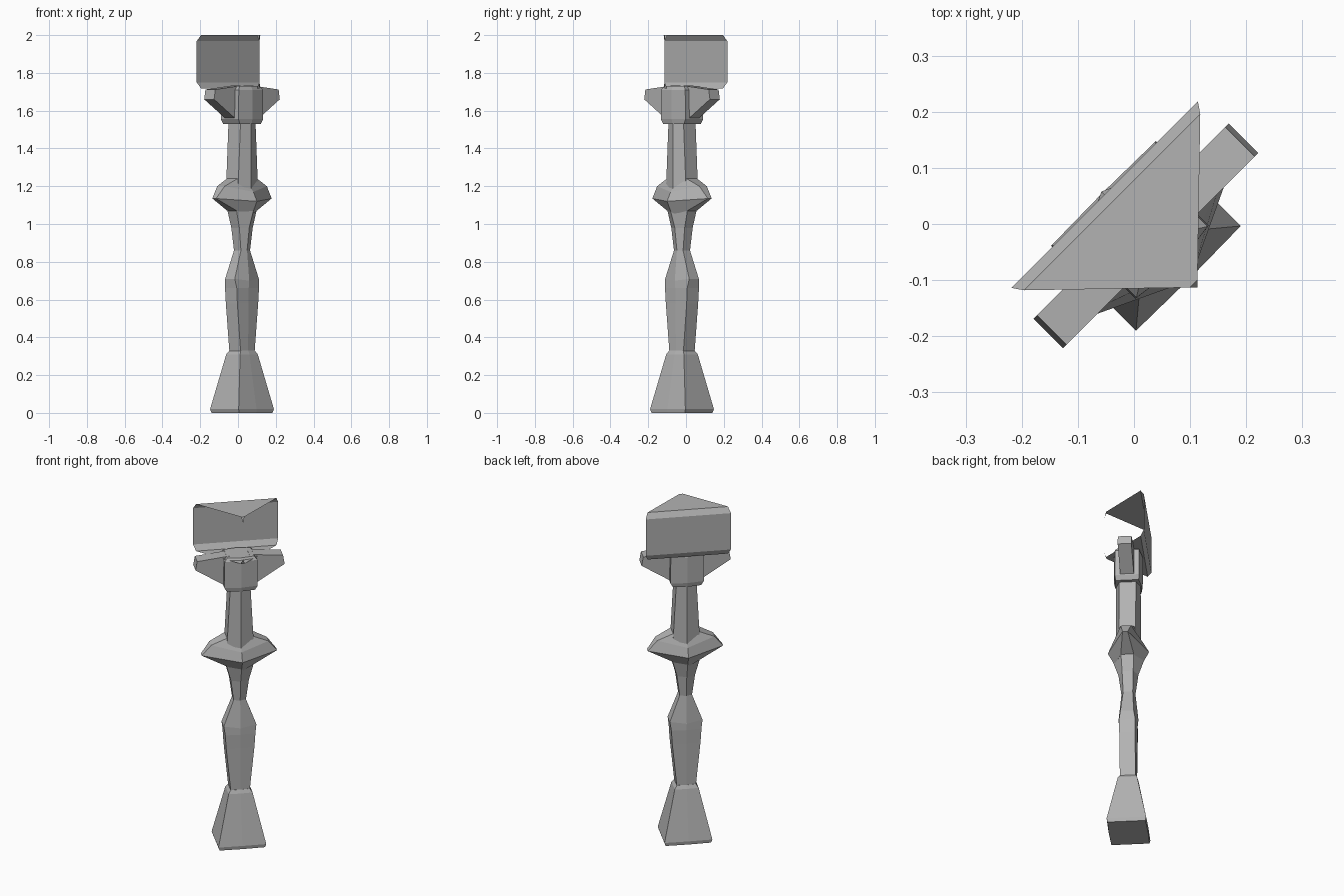
import bpy, bmesh, math
from mathutils import Matrix

if "Cube" in bpy.data.objects:
    bpy.data.objects.remove(bpy.data.objects["Cube"])

stone = bpy.data.materials.new("plain grey")
stone.use_nodes = True
GREY = (0.45, 0.45, 0.45, 1)
stone.diffuse_color = GREY
stone.node_tree.nodes["Principled BSDF"].inputs["Base Color"].default_value = GREY

# The whole model is turned by an eighth of a circle; its shaft sits a little forward.
TURN = Matrix.Rotation(math.radians(45), 4, 'Z')
AXIS = -0.03


def finish(name, bm, fix_normals=True):
    if fix_normals:
        bmesh.ops.recalc_face_normals(bm, faces=bm.faces)
    bmesh.ops.transform(bm, matrix=TURN, verts=bm.verts)
    mesh = bpy.data.meshes.new(name)
    bm.to_mesh(mesh)
    bm.free()
    mesh.materials.append(stone)
    obj = bpy.data.objects.new(name, mesh)
    bpy.context.collection.objects.link(obj)
    return obj


def loft(name, sections):
    """Stack six-sided rings: height, half width, ridge depth, corner depth, ridge drop."""
    bm = bmesh.new()
    rings = []
    for z, w, ridge, corner, drop in sections:
        points = [(-w, -corner, z), (0, -ridge, z - drop), (w, -corner, z),
                  (w, corner, z), (0, ridge, z - drop), (-w, corner, z)]
        rings.append([bm.verts.new((x, y + AXIS, h)) for x, y, h in points])
    for low, high in zip(rings, rings[1:]):
        for i in range(6):
            j = (i + 1) % 6
            bm.faces.new((low[i], low[j], high[j], high[i]))
    bm.faces.new(rings[0][::-1])
    bm.faces.new(rings[-1])
    return finish(name, bm)


# Flared foot
loft("base", [
    (0.0, 0.125, 0.106, 0.103, 0),
    (0.02, 0.132, 0.109, 0.107, 0),
    (0.31, 0.066, 0.056, 0.052, 0),
    (0.33, 0.052, 0.047, 0.043, 0),
])

# Lower stem, swelling to a knee and pinched at the waist
loft("lower_stem", [
    (0.32, 0.052, 0.046, 0.042, 0),
    (0.58, 0.078, 0.048, 0.043, 0),
    (0.66, 0.083, 0.050, 0.044, 0),
    (0.71, 0.090, 0.054, 0.036, 0.01),
    (0.86, 0.034, 0.038, 0.026, 0),
    (0.98, 0.050, 0.054, 0.030, 0),
    (1.09, 0.080, 0.085, 0.035, 0.02),
])

# Winged collar with pointed ends
loft("collar", [
    (1.07, 0.075, 0.075, 0.035, 0.02),
    (1.135, 0.208, 0.112, 0.014, 0.015),
    (1.20, 0.158, 0.085, 0.028, 0.03),
    (1.24, 0.074, 0.066, 0.040, 0.05),
])

# Upper stem
loft("upper_stem", [
    (1.18, 0.075, 0.069, 0.045, 0),
    (1.54, 0.056, 0.066, 0.045, 0),
])

# Head block below the slab
loft("head_block", [
    (1.53, 0.078, 0.072, 0.062, 0),
    (1.555, 0.092, 0.078, 0.066, 0),
    (1.71, 0.090, 0.078, 0.066, 0),
    (1.73, 0.074, 0.068, 0.056, 0),
])

# Arms reaching out from the head block
for side, name in ((1, "left_arm"), (-1, "right_arm")):
    bm = bmesh.new()
    outline = [(0.05, 1.54), (0.09, 1.56), (0.246, 1.66), (0.237, 1.712), (0.05, 1.732)]
    near = [bm.verts.new((side * x, AXIS - 0.037, z)) for x, z in outline]
    far = [bm.verts.new((side * x, AXIS + 0.037, z)) for x, z in outline]
    bm.faces.new(near)
    bm.faces.new(far)
    for i in range(len(outline)):
        j = (i + 1) % len(outline)
        bm.faces.new((near[i], near[j], far[j], far[i]))
    finish(name, bm)

# Open slab: bevelled back plate with a triangular roof and floor
bm = bmesh.new()
top, bottom = 2.0, 1.718
BEVEL = 0.032


def lid(z, inward):
    corners = [(0.222, 0.055), (-0.222, 0.055), (-0.010, -0.150), (0.010, -0.150)]
    verts = [bm.verts.new((x, y, z)) for x, y in corners]
    spike = bm.verts.new((0, -0.160, z + inward))
    rim = [bm.verts.new((x, 0.074, z + inward)) for x in (0.235, -0.235)]
    bm.faces.new(verts)
    bm.faces.new((verts[3], verts[2], spike))
    bm.faces.new((verts[1], verts[0], rim[0], rim[1]))
    return rim


upper_rim = lid(top, -BEVEL)
lower_rim = lid(bottom, BEVEL)
bm.faces.new((upper_rim[0], lower_rim[0], lower_rim[1], upper_rim[1]))
finish("head_slab", bm)
